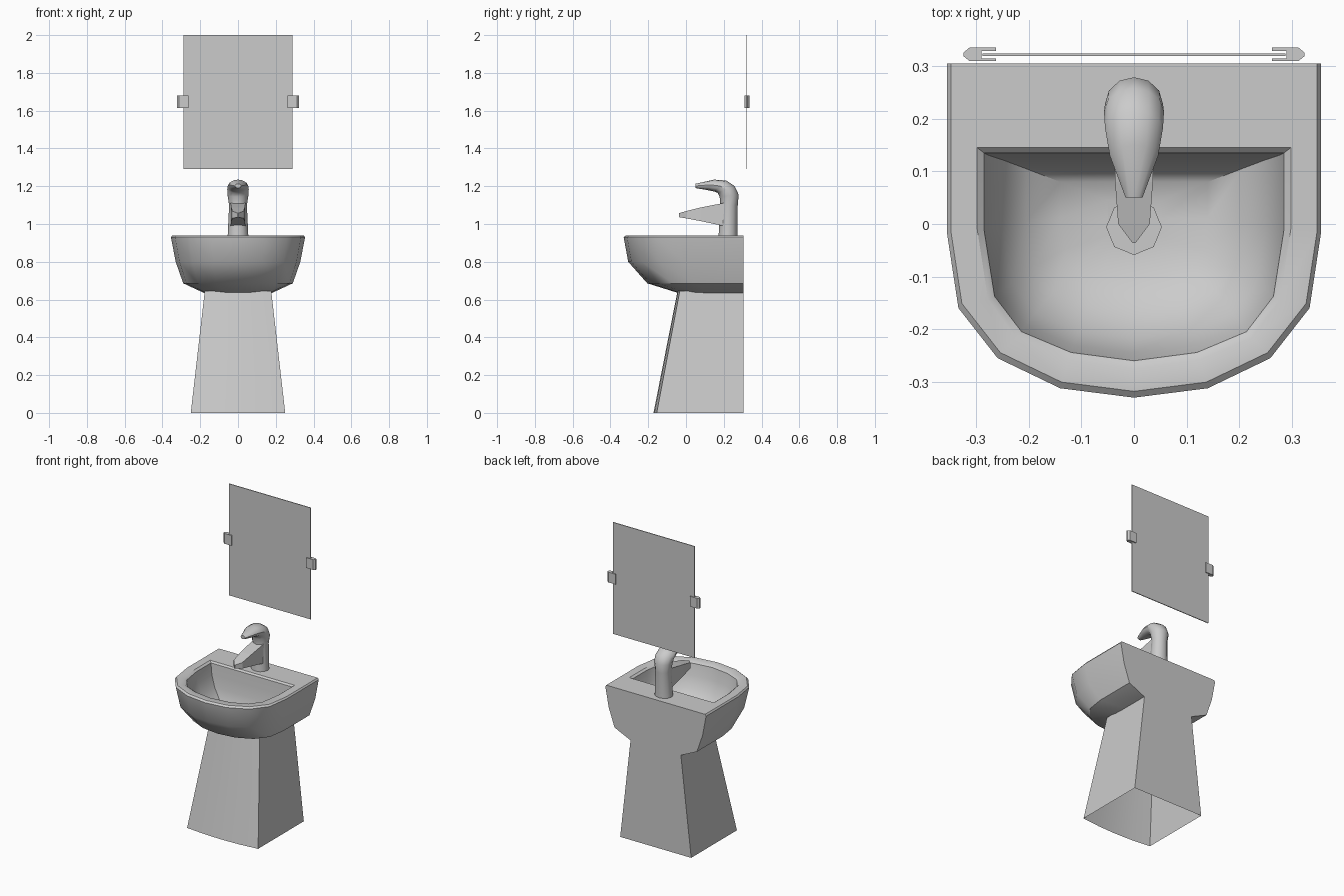
import bpy, bmesh, math

if "Cube" in bpy.data.objects:
    bpy.data.objects.remove(bpy.data.objects["Cube"])


def finish(name, bm, angle=None):
    bmesh.ops.remove_doubles(bm, verts=bm.verts, dist=0.0005)
    bmesh.ops.recalc_face_normals(bm, faces=bm.faces)
    mesh = bpy.data.meshes.new(name)
    bm.to_mesh(mesh)
    bm.free()
    ob = bpy.data.objects.new(name, mesh)
    bpy.context.collection.objects.link(ob)
    if angle:
        bpy.ops.object.select_all(action='DESELECT')
        ob.select_set(True)
        bpy.context.view_layer.objects.active = ob
        bpy.ops.object.shade_smooth_by_angle(angle=math.radians(angle))
    return ob


def loft(name, rings, cap_start=True, cap_end=True, angle=None):
    """Skin a list of closed rings with the same point count."""
    bm = bmesh.new()
    loops = [[bm.verts.new(p) for p in r] for r in rings]
    n = len(loops[0])
    for a, b in zip(loops, loops[1:]):
        for i in range(n):
            j = (i + 1) % n
            bm.faces.new((a[i], a[j], b[j], b[i]))
    if cap_start:
        bm.faces.new(loops[0])
    if cap_end:
        bm.faces.new(loops[-1])
    return finish(name, bm, angle)


# Basin: D-shaped rings from the underside, over the rim and down the bowl
OUTER = [(1, 0), (1, .512), (.94, .732), (.73, .882), (.395, .972)]
INNER = [(1, 0), (1, .37), (.93, .69), (.75, .86), (.42, .96)]


def d_ring(shape, z, w, front, back):
    half = [(x * w, back - t * (back - front), z) for x, t in shape]
    return half + [(0, front, z)] + [(-x, y, z) for x, y, z in reversed(half)]


B = .305
rings = [d_ring(OUTER, z, w, f, B) for z, w, f in [
    (.62, 0, .095), (.636, .182, -.045), (.686, .29, -.205),
    (.80, .33, -.306), (.93, .355, -.33), (.94, .348, -.318)]]
rings += [d_ring(INNER, *r) for r in [
    (.94, .298, -.275, .145), (.93, .285, -.26, .135), (.86, .275, -.245, .13),
    (.79, .25, -.218, .122), (.73, .205, -.165, .105), (.70, .14, -.105, .08),
    (.69, .05, -.05, .045)]]
loft("basin", rings, cap_start=False, angle=35)

# Drain disc
loft("drain", [[(r * math.cos(k * math.pi / 4), r * math.sin(k * math.pi / 4) - .006, z)
                for k in range(8)] for r, z in [(.053, .685), (.053, .699)]])


# Pedestal: tapered, slightly bowed front, open below
def pedestal_ring(z, w, corner, mid):
    return [(w, B, z), (w, corner, z), (w / 2, (corner + 3 * mid) / 4, z), (0, mid, z),
            (-w / 2, (corner + 3 * mid) / 4, z), (-w, corner, z), (-w, B, z)]


loft("pedestal", [pedestal_ring(0, .25, -.155, -.172),
                  pedestal_ring(.645, .176, -.033, -.045)], False, False, angle=30)


# Tap body: octagonal column bending forward into a beak-shaped lever
def tap_ring(front, back, w):
    pts = []
    for k in range(12):
        a = k * math.tau / 12
        s = (1 + math.cos(a)) / 2
        pts.append((w * math.sin(a), back[0] + s * (front[0] - back[0]),
                    back[1] + s * (front[1] - back[1])))
    return pts


loft("tap_body", [tap_ring(*r) for r in [
    ((.172, .93), (.272, .93), .055), ((.182, 1.10), (.274, 1.10), .047),
    ((.178, 1.145), (.279, 1.155), .055), ((.168, 1.165), (.258, 1.2), .057),
    ((.15, 1.172), (.214, 1.23), .055), ((.11, 1.18), (.15, 1.235), .046),
    ((.05, 1.19), (.05, 1.213), .016)]], angle=40)


# Spout: tapered wedge with a pointed nose
def spout_ring(y, w, lo, hi):
    return [(-w, y, lo), (w, y, lo), (w, y, hi), (-w, y, hi)]


loft("spout", [spout_ring(*r) for r in [
    (.22, .04, .985, 1.115), (.08, .036, 1.015, 1.088),
    (.0, .03, 1.03, 1.068), (-.036, .003, 1.036, 1.058)]])

# Mirror panel
loft("mirror_panel", [[(-.288, y, 1.29), (.288, y, 1.29), (.288, y, 2), (-.288, y, 2)]
                      for y in (.319, .324)])

# Mirror clips: C-shaped section on each side
CLIP = [(.262, .335), (.313, .335), (.324, .326), (.324, .319), (.313, .31),
        (.262, .31), (.262, .315), (.29, .315), (.29, .329), (.262, .329)]
for side, sx in (("left", -1), ("right", 1)):
    loft("mirror_clip_" + side, [[(sx * x, y, z) for x, y in CLIP] for z in (1.615, 1.68)])
